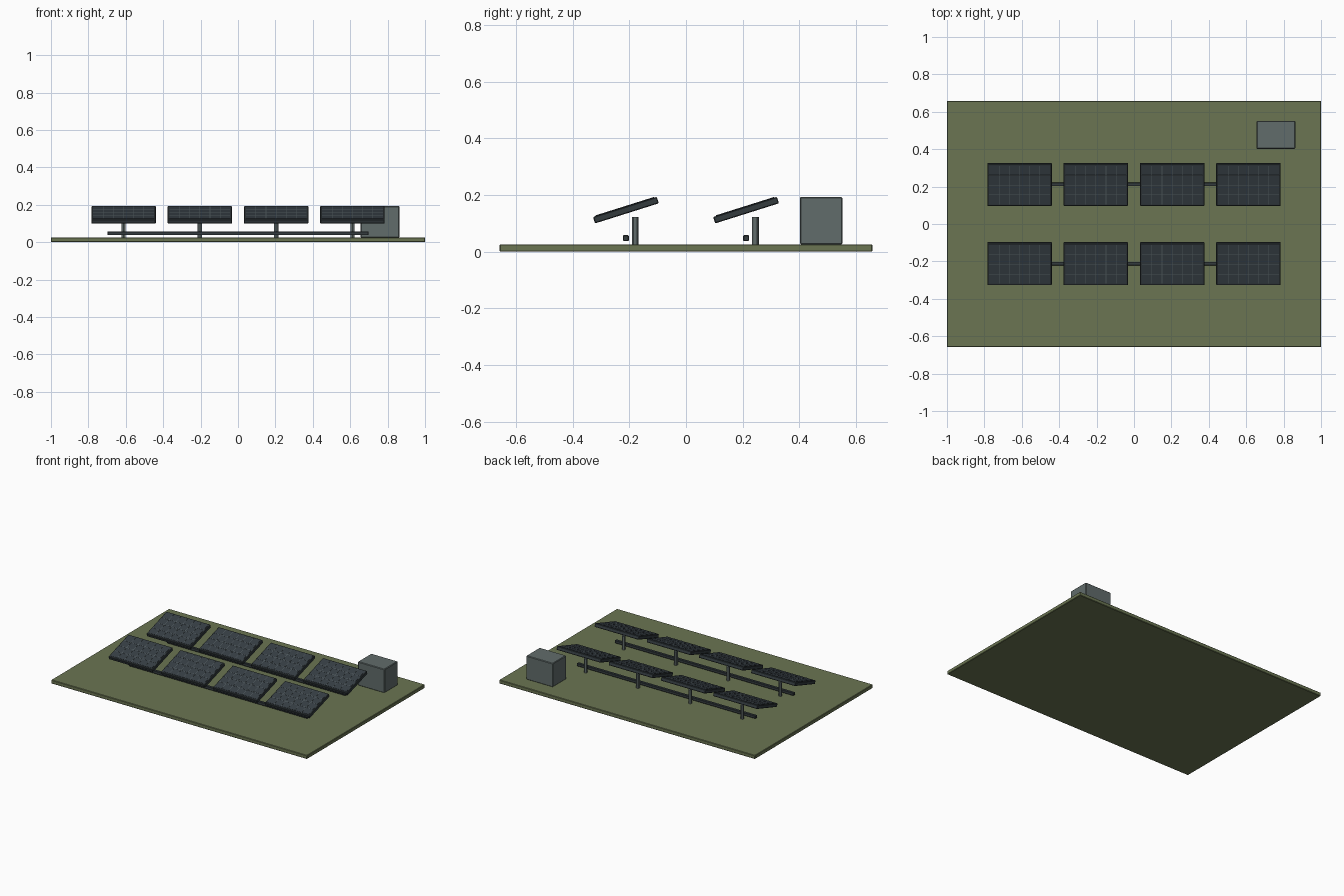
import bpy, math
from mathutils import Matrix, Vector

if "Cube" in bpy.data.objects:
    bpy.data.objects.remove(bpy.data.objects["Cube"])


def material(name, r, g, b):
    m = bpy.data.materials.new(name)
    m.diffuse_color = (r, g, b, 1)
    m.use_nodes = True
    m.node_tree.nodes["Principled BSDF"].inputs["Base Color"].default_value = m.diffuse_color
    return m


GRASS = material("olive_grass", 0.145, 0.178, 0.085)
STEEL = material("grey_steel", 0.120, 0.150, 0.147)
DARK = material("dark_frame", 0.033, 0.043, 0.048)
CELL = material("solar_cell", 0.036, 0.048, 0.057)
LINE = material("cell_line", 0.095, 0.120, 0.130)

TILT = math.radians(17.5)
PW, PL, PT = 0.345, 0.236, 0.024       # panel width, length, thickness
COLS, ROWS = 6, 4
ROW_Y = (-0.212, 0.212)
COL_X = (-0.612, -0.204, 0.204, 0.612)


def box(name, centre, size, mat, bevel=0.0, frame=Matrix()):
    bpy.ops.mesh.primitive_cube_add(size=1)
    ob = bpy.context.object
    ob.name = name
    ob.data.transform(Matrix.Diagonal((*size, 1)))
    ob.matrix_world = frame @ Matrix.Translation(Vector(centre))
    ob.data.materials.append(mat)
    if bevel:
        mod = ob.modifiers.new("edge", "BEVEL")
        mod.width = bevel
        mod.segments = 1
    return ob


# Ground slab and inverter cabinet
box("ground_slab", (0, 0, 0.013), (2, 1.316, 0.026), GRASS, 0.003)
box("inverter_cabinet", (0.759, 0.477, 0.109), (0.208, 0.15, 0.168), STEEL, 0.004)

for y in ROW_Y:
    # Long rail under each row
    box("support_rail", (0, y, 0.048), (1.396, 0.02, 0.02), DARK, 0.002)
    for x in COL_X:
        # Round post set behind the panel centre
        bpy.ops.mesh.primitive_cylinder_add(vertices=12, radius=0.0118, depth=0.1,
                                            location=(x, y + 0.033, 0.073))
        post = bpy.context.object
        post.name = "panel_post"
        post.data.materials.append(STEEL)
        bpy.ops.object.shade_smooth_by_angle()

        # Tilted panel: frame, glass and cell lines
        tilt = Matrix.Translation((x, y, 0.1465)) @ Matrix.Rotation(TILT, 4, "X")
        box("panel_frame", (0, 0, 0), (PW, PL, PT), DARK, 0.003, tilt)
        gw, gl = PW - 0.02, PL - 0.02
        top = PT / 2
        box("panel_glass", (0, 0, top), (gw, gl, 0.003), CELL, 0, tilt)
        for i in range(1, COLS):
            box("cell_line_long", (gw * (i / COLS - 0.5), 0, top + 0.0015),
                (0.003, gl, 0.002), LINE, 0, tilt)
        for j in range(1, ROWS):
            box("cell_line_cross", (0, gl * (j / ROWS - 0.5), top + 0.0015),
                (gw, 0.003, 0.0018), LINE, 0, tilt)
